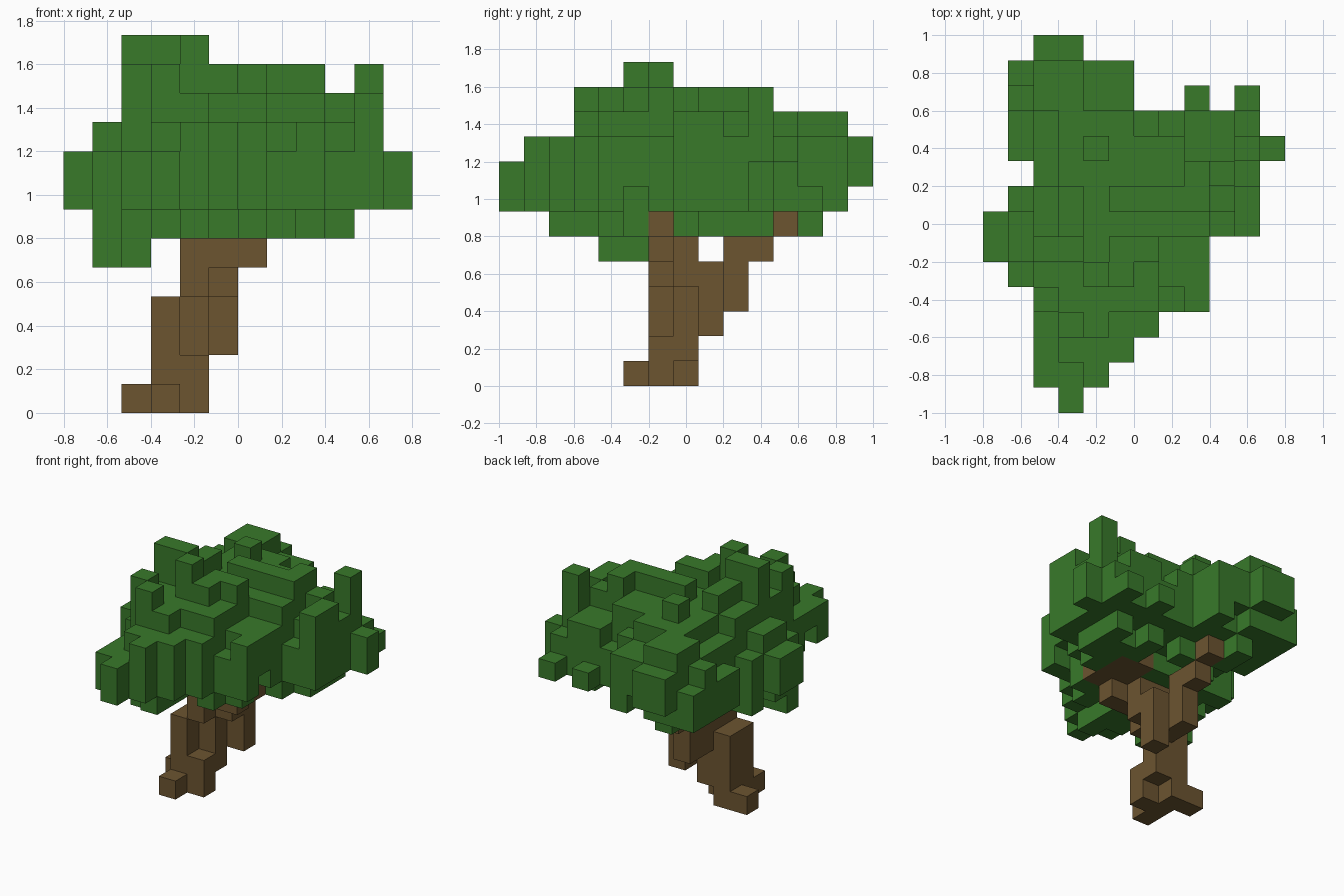
import bpy, bmesh, random
from mathutils import Vector

cube = bpy.data.objects.get("Cube")
if cube:
    bpy.data.objects.remove(cube)

random.seed(7)
S = 2 / 15                                  # edge of one block
ORIGIN = Vector((-0.8, -1.0, 0.0))


def material(name, rgb):
    m = bpy.data.materials.new(name)
    m.use_nodes = True
    m.diffuse_color = (*rgb, 1)
    m.node_tree.nodes["Principled BSDF"].inputs["Base Color"].default_value = (*rgb, 1)
    return m


def box(a, b):
    """Block cells from corner a up to, not including, corner b."""
    return {(i, j, k) for i in range(a[0], b[0])
            for j in range(a[1], b[1]) for k in range(a[2], b[2])}


def build(name, cells, solid, mat):
    """One mesh made of the outer faces of the blocks."""
    bm = bmesh.new()
    for c in sorted(cells):
        for axis in range(3):
            for side in (0, 1):
                n = list(c)
                n[axis] += 2 * side - 1
                if tuple(n) in solid:
                    continue
                u, v = (axis + 1) % 3, (axis + 2) % 3
                quad = []
                for du, dv in ((0, 0), (1, 0), (1, 1), (0, 1)):
                    p = list(c)
                    p[axis] += side
                    p[u] += du
                    p[v] += dv
                    quad.append(bm.verts.new(ORIGIN + Vector(p) * S))
                bm.faces.new(quad if side else quad[::-1])
    bmesh.ops.remove_doubles(bm, verts=bm.verts, dist=S / 100)
    mesh = bpy.data.meshes.new(name)
    bm.to_mesh(mesh)
    bm.free()
    mesh.materials.append(mat)
    bpy.context.collection.objects.link(bpy.data.objects.new(name, mesh))


# Trunk: foot, leaning stem and branches
trunk = set()
for a, b in (((3, 6, 0), (4, 8, 4)), ((4, 6, 0), (5, 7, 2)), ((4, 7, 1), (5, 8, 4)),
             ((3, 5, 0), (4, 6, 1)), ((2, 7, 0), (3, 8, 1)),
             ((4, 8, 3), (5, 9, 5)), ((5, 8, 2), (6, 9, 5)), ((4, 9, 3), (5, 10, 6)),
             ((4, 6, 4), (5, 8, 6)), ((5, 7, 4), (6, 8, 6)), ((5, 6, 5), (7, 7, 6)),
             ((6, 6, 6), (8, 9, 7)), ((4, 10, 5), (5, 11, 7)), ((4, 11, 6), (5, 12, 7))):
    trunk |= box(a, b)

# Crown outline: plan rows from front to back
rows = [(3, 3), (2, 4), (2, 5), (2, 6), (2, 8), (1, 8), (0, 8), (0, 10),
        (1, 10), (2, 10), (1, 11), (1, 10), (1, 5), (1, 5), (2, 3)]
plan = {(i, j) for j, (a, b) in enumerate(rows) for i in range(a, b + 1)}
# Crown layers from the bottom up: extent across, extent in depth
layers = {6: (1, 9, 2, 12), 7: (0, 11, 0, 13), 8: (0, 11, 0, 14),
          9: (1, 10, 1, 14), 10: (2, 10, 3, 13), 11: (2, 8, 3, 10)}


def rim_distance(i, j):
    d = 1
    while d < 4 and all((i + s * d, j) in plan and (i, j + s * d) in plan
                        for s in (-1, 1)):
        d += 1
    return d


# Domed crown with uneven block heights above and below
leaves = set()
for i, j in sorted(plan):
    d = rim_distance(i, j)
    if d == 1:
        top, low = random.choice((9, 10, 10)), random.choice((7, 7, 8))
    elif d == 2:
        top, low = random.choice((10, 11, 11)), random.choice((6, 7, 7))
    else:
        top, low = random.choice((11, 11, 11, 12)), random.choice((6, 6, 7))
    top = min(top, j + 8)
    for k in range(low, top):
        x0, x1, y0, y1 = layers[k]
        if x0 <= i <= x1 and y0 <= j <= y1:
            leaves.add((i, j, k))

# Tufts that stick out of the crown
for a, b in (((2, 6, 12), (4, 7, 13)), ((3, 6, 9), (4, 7, 12)),
             ((4, 5, 9), (5, 6, 13)), ((2, 4, 9), (3, 5, 12)),
             ((3, 3, 8), (4, 4, 12)), ((6, 6, 9), (7, 7, 12)),
             ((8, 8, 9), (9, 9, 12)), ((4, 10, 9), (5, 11, 12)),
             ((10, 10, 8), (11, 11, 12)), ((10, 7, 8), (11, 9, 11)),
             ((11, 10, 7), (12, 11, 9)), ((3, 0, 7), (4, 1, 9)),
             ((2, 1, 7), (4, 2, 9)), ((4, 1, 7), (5, 2, 10)),
             ((0, 6, 7), (1, 8, 9)), ((2, 14, 8), (4, 15, 10)),
             ((2, 13, 8), (4, 14, 11)), ((8, 12, 7), (9, 13, 8)),
             ((10, 12, 7), (11, 13, 8)), ((1, 5, 5), (2, 6, 8)),
             ((2, 4, 5), (3, 6, 8)), ((4, 2, 6), (5, 4, 9)),
             ((9, 9, 6), (10, 11, 8)), ((3, 12, 6), (4, 13, 8)),
             ((1, 8, 6), (2, 9, 9))):
    leaves |= box(a, b)
# Gap beside the back branch
leaves -= trunk | box((5, 11, 6), (11, 12, 7))

solid = trunk | leaves
build("trunk", trunk, solid, material("bark brown", (0.150, 0.089, 0.030)))
build("crown", leaves, solid, material("leaf green", (0.040, 0.192, 0.023)))
